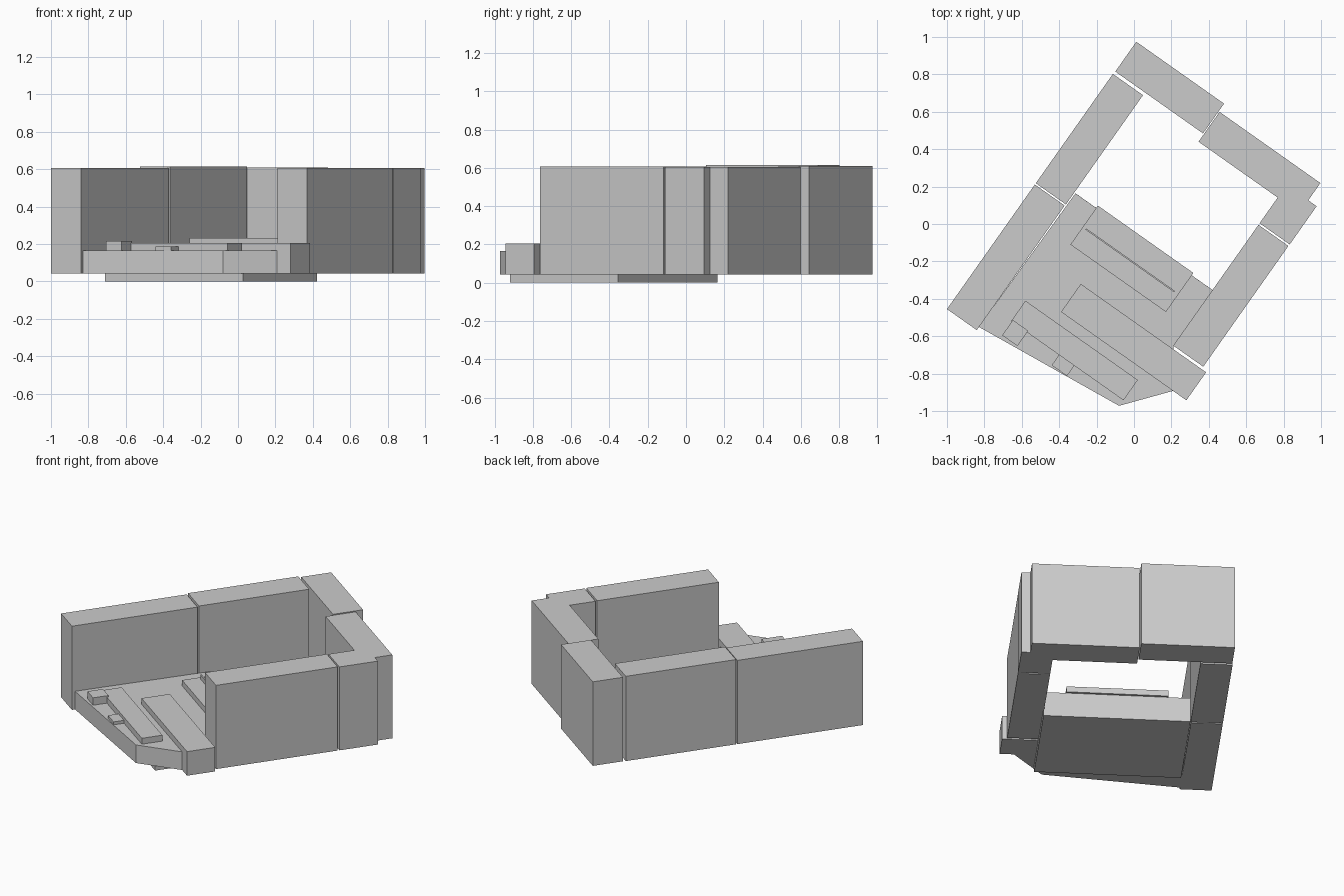
import bpy, bmesh, math
from mathutils import Vector

if "Cube" in bpy.data.objects:
    bpy.data.objects.remove(bpy.data.objects["Cube"])

# Shared plan axes: the whole layout is turned about 35 degrees
ANG = math.radians(-35.2)
U = Vector((math.cos(ANG), math.sin(ANG)))
V = Vector((-math.sin(ANG), math.cos(ANG)))


def prism(name, pts, z0, z1):
    """Extrude a counter-clockwise plan outline from z0 to z1."""
    bm = bmesh.new()
    face = bm.faces.new([bm.verts.new((p[0], p[1], z0)) for p in pts])
    ext = bmesh.ops.extrude_face_region(bm, geom=[face], use_keep_orig=True)
    verts = [g for g in ext["geom"] if isinstance(g, bmesh.types.BMVert)]
    bmesh.ops.translate(bm, verts=verts, vec=(0, 0, z1 - z0))
    bmesh.ops.recalc_face_normals(bm, faces=bm.faces)
    mesh = bpy.data.meshes.new(name)
    bm.to_mesh(mesh)
    bm.free()
    ob = bpy.data.objects.new(name, mesh)
    bpy.context.collection.objects.link(ob)
    return ob


def plan(corner, uv):
    """Turn local plan offsets into world positions."""
    return [Vector(corner) + U * u + V * v for u, v in uv]


def block(name, corner, w, d, z0, z1):
    return prism(name, plan(corner, [(0, 0), (w, 0), (w, d), (0, d)]), z0, z1)


GROUND, FLOOR = 0.043, 0.165

# Perimeter walls
for name, corner, w, d, top in [
    ("left_front_wall", (-1.0, -0.455), 0.195, 0.815, 0.607),
    ("left_back_wall", (-0.525, 0.218), 0.197, 0.715, 0.614),
    ("back_wall", (-0.10, 0.815), 0.574, 0.195, 0.609),
    ("right_front_wall", (0.21, -0.65), 0.196, 0.79, 0.607),
]:
    block(name, corner, w, d, GROUND, top)

# L-shaped corner wall
prism("corner_wall", plan((0.345, 0.44), [
    (0, 0), (0.518, 0), (0.518, -0.168), (0.715, -0.168),
    (0.715, 0.082), (0.66, 0.082), (0.66, 0.195), (0, 0.195)]), GROUND, 0.605)

# Floor slab with angled front, over a foundation
block("foundation", (-0.71, -0.40), 0.90, 0.69, 0.0, GROUND)
prism("floor_slab", [(-0.83, -0.55), (-0.08, -0.972), (0.21, -0.892),
                     (0.21, -0.65), (0.423, -0.355), (-0.313, 0.164)],
      GROUND, FLOOR)

# Raised strips and small boxes on the floor
block("side_beam", (-0.39, -0.47), 0.82, 0.183, GROUND, 0.205)
block("front_step", (-0.657, -0.519), 0.735, 0.133, FLOOR, 0.205)
block("front_box", (-0.705, -0.595), 0.10, 0.10, FLOOR, 0.215)
block("low_box", (-0.44, -0.755), 0.10, 0.08, FLOOR, 0.185)

# Rear platform with its raised pad and thin upright panel
block("rear_platform", (-0.34, -0.11), 0.625, 0.255, FLOOR, 0.203)
block("rear_pad", (-0.26, -0.03), 0.58, 0.12, 0.203, 0.211)
block("rear_panel", (-0.26, -0.03), 0.58, 0.008, 0.203, 0.231)
